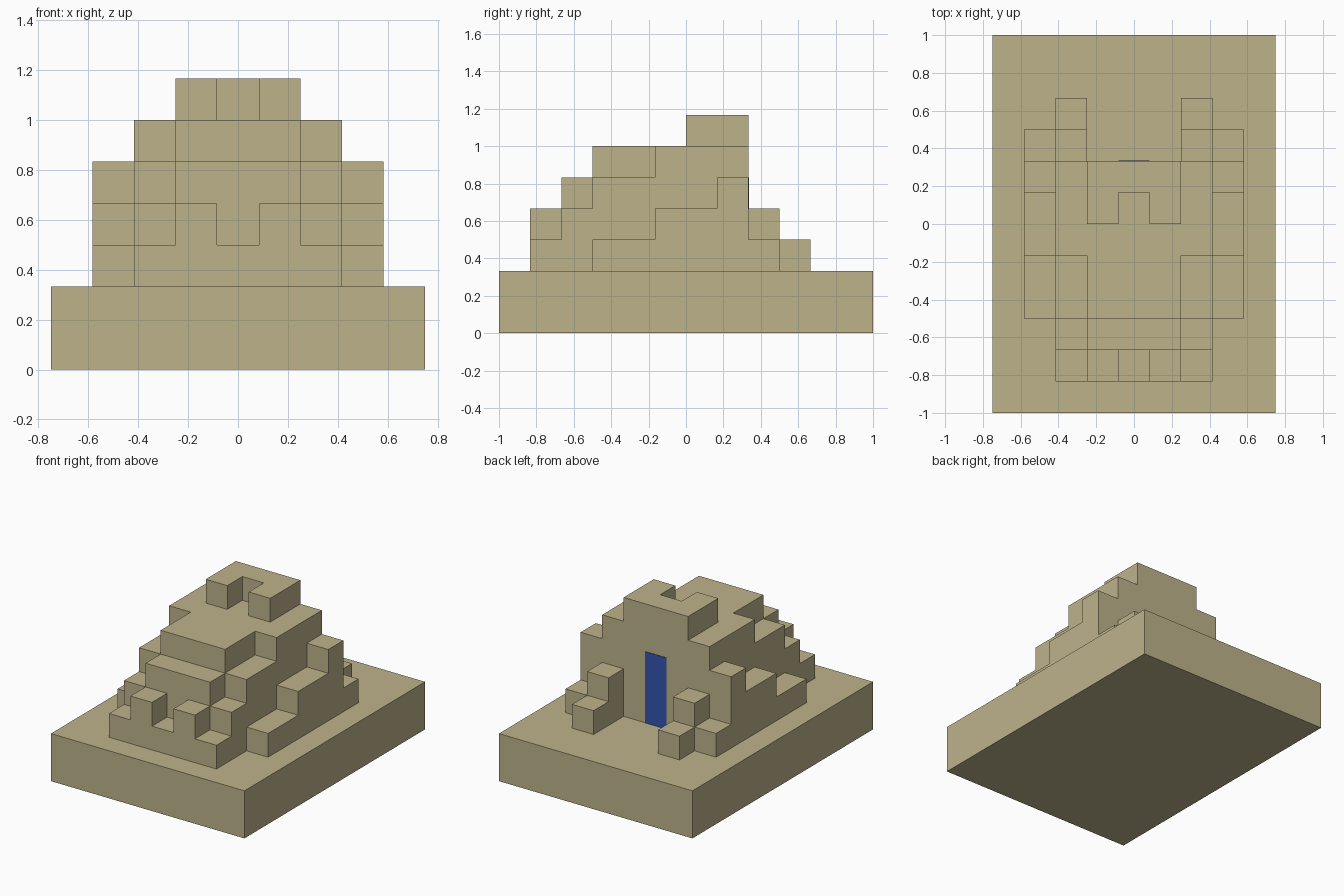
import bpy
import bmesh

UNIT = 1 / 6  # edge length of one building block

default_cube = bpy.data.objects.get("Cube")
if default_cube:
    bpy.data.objects.remove(default_cube, do_unlink=True)


def make_material(name, red, green, blue):
    material = bpy.data.materials.new(name)
    colour = (red, green, blue, 1)
    material.diffuse_color = colour
    material.use_nodes = True
    for node in material.node_tree.nodes:
        if node.type == "BSDF_PRINCIPLED":
            node.inputs["Base Color"].default_value = colour
    return material


sandstone = make_material("sandstone", 0.51, 0.45, 0.26)
door_blue = make_material("door_blue", 0.033, 0.088, 0.42)


def extrude_outline(name, half_outline, bottom, top, material):
    """Mirror a half outline (front to back, in blocks) across x and extrude it upward."""
    outline = half_outline + [(-x, y) for x, y in reversed(half_outline)]
    bm = bmesh.new()
    verts = [bm.verts.new((x * UNIT, y * UNIT, bottom * UNIT)) for x, y in outline]
    floor = bm.faces.new(verts)
    walls = bmesh.ops.extrude_face_region(bm, geom=[floor], use_keep_orig=True)
    lifted = [item for item in walls["geom"] if isinstance(item, bmesh.types.BMVert)]
    bmesh.ops.translate(bm, verts=lifted, vec=(0, 0, (top - bottom) * UNIT))
    bmesh.ops.recalc_face_normals(bm, faces=bm.faces)
    mesh = bpy.data.meshes.new(name)
    bm.to_mesh(mesh)
    bm.free()
    mesh.materials.append(material)
    part = bpy.data.objects.new(name, mesh)
    bpy.context.scene.collection.objects.link(part)
    return part


# Rectangular plinth
extrude_outline("plinth", [(4.5, -6), (4.5, 6)], 0, 2, sandstone)

# Ground tier with front terrace and two rear wings
extrude_outline("ground_tier", [
    (2.5, -5), (2.5, -3), (3.5, -3), (3.5, 3),
    (2.5, 3), (2.5, 4), (1.5, 4), (1.5, 2)], 2, 3, sandstone)

# Second tier with the two front battlements
extrude_outline("battlement_tier", [
    (0.5, -4), (0.5, -5), (1.5, -5), (1.5, -4), (2.5, -4), (2.5, -1),
    (3.5, -1), (3.5, 2), (2.5, 2), (2.5, 3), (1.5, 3), (1.5, 2)], 3, 4, sandstone)

# Third tier with narrow side buttresses
extrude_outline("buttress_tier", [
    (1.5, -4), (1.5, -3), (2.5, -3), (2.5, 1), (3.5, 1), (3.5, 2)], 4, 5, sandstone)

# Fourth tier
extrude_outline("upper_tier", [
    (1.5, -3), (1.5, -1), (2.5, -1), (2.5, 2)], 5, 6, sandstone)

# Crown block with a notch in the front
extrude_outline("crown", [
    (0.5, 1), (0.5, 0), (1.5, 0), (1.5, 2)], 6, 7, sandstone)

# Thin door plate on the rear wall
extrude_outline("back_door", [(0.5, 2), (0.5, 2.02)], 2, 5, door_blue)
